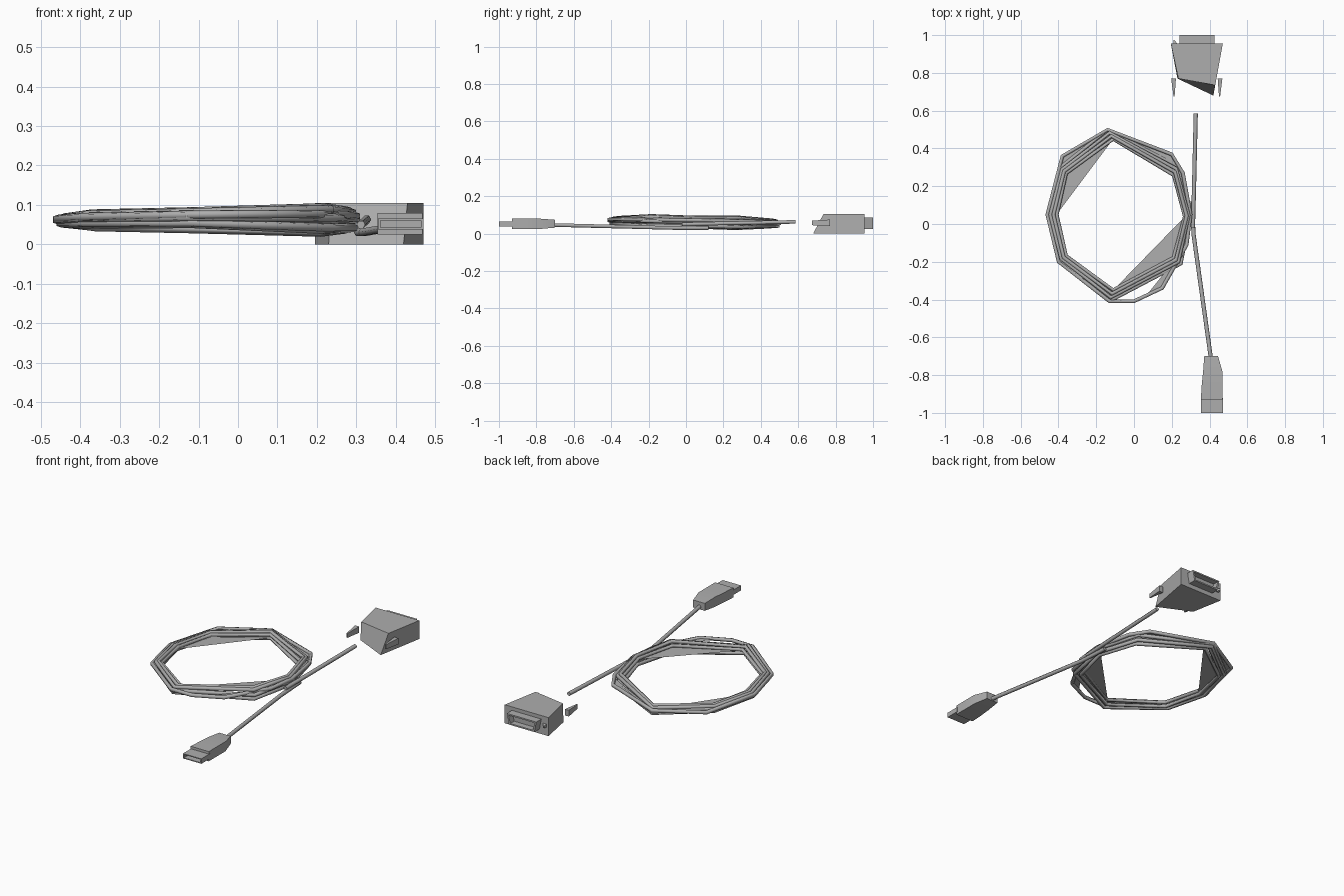
import bpy, bmesh, math
from mathutils import Vector

cube = bpy.data.objects.get("Cube")
if cube:
    bpy.data.objects.remove(cube, do_unlink=True)

grey = bpy.data.materials.new("cable_grey")
grey.use_nodes = True
COLOUR = (0.42, 0.42, 0.42, 1)
grey.diffuse_color = COLOUR
grey.node_tree.nodes["Principled BSDF"].inputs["Base Color"].default_value = COLOUR


def make(name, bm, angle=50):
    mesh = bpy.data.meshes.new(name)
    bm.to_mesh(mesh)
    bm.free()
    mesh.materials.append(grey)
    ob = bpy.data.objects.new(name, mesh)
    bpy.context.collection.objects.link(ob)
    bpy.ops.object.select_all(action='DESELECT')
    ob.select_set(True)
    bpy.context.view_layer.objects.active = ob
    bpy.ops.object.shade_smooth_by_angle(angle=math.radians(angle))
    return ob


def loft(name, sections, closed=False, angle=50):
    """Skin successive rings of points; cap the ends unless closed."""
    bm = bmesh.new()
    rings = [[bm.verts.new(p) for p in s] for s in sections]
    n = len(rings[0])
    pairs = list(zip(rings, rings[1:])) + ([(rings[-1], rings[0])] if closed else [])
    for a, b in pairs:
        for i in range(n):
            j = (i + 1) % n
            bm.faces.new((a[i], a[j], b[j], b[i]))
    if not closed:
        bm.faces.new(rings[0])
        bm.faces.new(rings[-1])
    bmesh.ops.recalc_face_normals(bm, faces=bm.faces)
    return make(name, bm, angle)


def tube(name, path, radius, closed=False, sides=5):
    pts = [Vector(p) for p in path]
    rings = []
    for i, p in enumerate(pts):
        before = pts[i - 1] if closed or i else p
        after = pts[(i + 1) % len(pts)] if closed or i + 1 < len(pts) else p
        side = (after - before).normalized().cross(Vector((0, 0, 1))).normalized()
        rings.append([p + radius * (side * math.cos(t) + Vector((0, 0, 1)) * math.sin(t))
                      for t in (math.tau * k / sides for k in range(sides))])
    return loft(name, rings, closed, 80)


def rect(y, x0, x1, z0, z1, taper=0):
    return [(x0 + taper, y, z0), (x1 - taper, y, z0), (x1, y, z1), (x0, y, z1)]


def coil_point(p, level):
    """Height fans out to the right of the coil and tips down to the back."""
    x, y = p
    return (x, y, 0.061 - 0.016 * y + level * (0.022 + 0.024 * x))


# Coiled cable: nested loops between an inner and an outer outline
inner = [(-0.11, 0.45), (0.21, 0.26), (0.27, 0.04), (0.21, -0.18),
         (-0.11, -0.35), (-0.36, -0.17), (-0.41, 0.05), (-0.36, 0.27)]
outer = [(-0.14, 0.50), (0.23, 0.31), (0.30, 0.05), (0.25, -0.21),
         (-0.13, -0.41), (-0.40, -0.19), (-0.46, 0.05), (-0.39, 0.30)]
levels = [0.5, -1.0, 1.1, -0.3, 0.9, -0.8, 0.1]
for k, level in enumerate(levels):
    f = k / (len(levels) - 1)
    path = [coil_point((a[0] + (b[0] - a[0]) * f, a[1] + (b[1] - a[1]) * f),
                       level * (1 if i % 2 else 0.8))
            for i, (a, b) in enumerate(zip(inner, outer))]
    tube(f"coil_loop_{k + 1}", path, 0.011, closed=True)

# One loose outer turn with its corners between those of the others
loose = [(-0.14, 0.50), (0.20, 0.37), (0.26, 0.27), (0.30, 0.05), (0.28, -0.11),
         (0.15, -0.34), (0, -0.41), (-0.13, -0.41), (-0.40, -0.2), (-0.46, 0.05), (-0.38, 0.36)]
tube("coil_loose_turn", [coil_point(p, 0.4) for p in loose], 0.011, closed=True)


# Flat webs of cable cutting across the corners of the coil
def web(name, points, level):
    bm = bmesh.new()
    bm.faces.new([bm.verts.new(coil_point(p, level)) for p in points])
    make(name, bm)


web("web_back_left", [inner[0], inner[7], inner[6]], -0.5)
web("web_front_right", [inner[4], inner[3], inner[2]], 0.2)
web("web_outer_back_left", [outer[0], loose[10], outer[6], outer[7]], 0.4)
web("web_outer_back_right", [outer[0], outer[1], loose[2], loose[1]], 0.4)
web("web_outer_front_right", [loose[6], loose[5], loose[4], (0.22, -0.22), (0.08, -0.36)], 0.4)

# Straight cable ends
tube("back_cable_end", [(0.312, -0.02, 0.05), (0.318, 0.2, 0.055), (0.327, 0.585, 0.063)], 0.011, sides=6)
tube("front_cable_end", [(0.305, 0.12, 0.03), (0.316, -0.06, 0.03), (0.407, -0.71, 0.046)], 0.011, sides=6)

# Wide connector: slanted hood and hollow plug shell
hood_front = [(0.23, 0.77, 0), (0.42, 0.68, 0), (0.43, 0.735, 0.105), (0.235, 0.77, 0.105)]
loft("wide_connector_hood", [hood_front, rect(0.955, 0.195, 0.47, 0, 0.105)])
loft("wide_connector_plug", [
    rect(0.95, 0.24, 0.425, 0.025, 0.085, 0.012),
    rect(1.0, 0.24, 0.425, 0.025, 0.085, 0.012),
    rect(1.0, 0.25, 0.415, 0.033, 0.077, 0.012),
    rect(0.965, 0.25, 0.415, 0.033, 0.077, 0.012)])

# Thumbscrews either side of the hood: tapered heads and small threaded tips
for side, edge, inward in (("right", 0.197, 1), ("left", 0.468, -1)):
    loft(f"{side}_thumbscrew", [
        rect(0.77, *sorted((edge, edge + 0.025 * inward)), 0.04, 0.075),
        rect(0.675, *sorted((edge + 0.012 * inward, edge + 0.018 * inward)), 0.045, 0.07)])
loft("right_screw_tip", [rect(0.955, 0.208, 0.228, 0.045, 0.065),
                         rect(0.975, 0.209, 0.214, 0.05, 0.06)])

# Narrow connector: moulded grip and hollow flat plug
loft("narrow_connector_grip", [
    rect(-0.70, 0.372, 0.445, 0.032, 0.074),
    rect(-0.78, 0.366, 0.468, 0.025, 0.08),
    rect(-0.86, 0.358, 0.468, 0.025, 0.08),
    rect(-0.93, 0.354, 0.468, 0.025, 0.08)])
loft("narrow_connector_plug", [
    rect(-0.92, 0.355, 0.47, 0.038, 0.066),
    rect(-1.0, 0.355, 0.47, 0.038, 0.066),
    rect(-1.0, 0.361, 0.464, 0.043, 0.061),
    rect(-0.94, 0.361, 0.464, 0.043, 0.061)])
